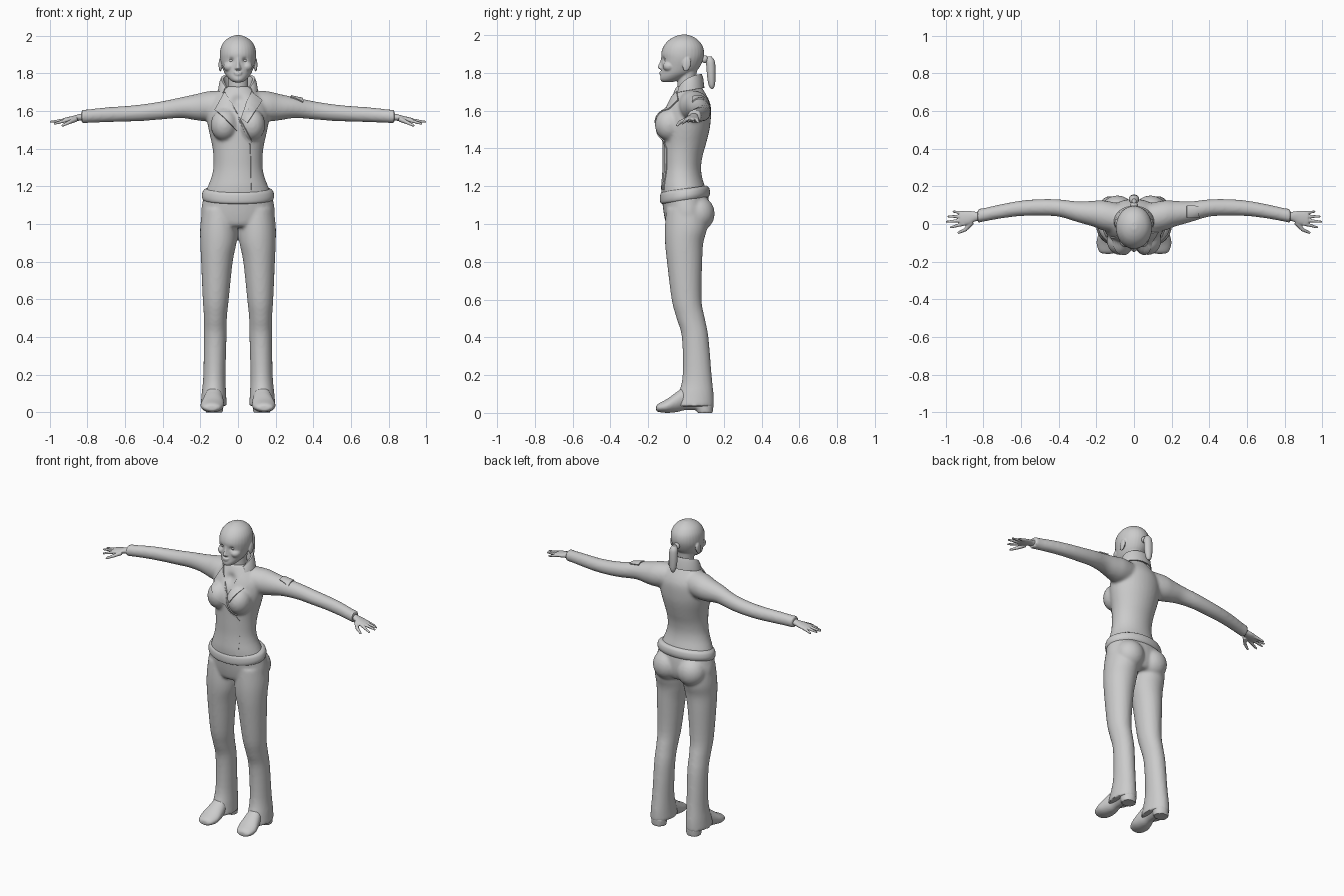
import bpy, bmesh, math
from mathutils import Matrix, Vector
from mathutils.bvhtree import BVHTree

cube = bpy.data.objects.get("Cube")
if cube:
    bpy.data.objects.remove(cube, do_unlink=True)

GREY = (0.6, 0.6, 0.6, 1)
grey = bpy.data.materials.new("plain_grey")
grey.use_nodes = True
grey.diffuse_color = GREY
grey.node_tree.nodes["Principled BSDF"].inputs["Base Color"].default_value = GREY


def spline(rows, steps=4):
    """Catmull-Rom refinement of loft rows."""
    out = []
    for i in range(len(rows) - 1):
        p0, p1, p2, p3 = (rows[min(max(i + k, 0), len(rows) - 1)] for k in (-1, 0, 1, 2))
        for s in range(steps):
            t = s / steps
            out.append([b + 0.5 * t * (c - a + t * (2*a - 5*b + 4*c - d + t * (3*(b - c) + d - a)))
                        for a, b, c, d in zip(p0, p1, p2, p3)])
    return out + [rows[-1]]


def loft(bm, axis, rows, seg=32):
    """Oval rings along an axis; row = position, side centre, side radius, low, high."""
    rings = []
    for t, mid, rad, low, high in spline(rows):
        ring = []
        for k in range(seg):
            ang = 2 * math.pi * k / seg
            a = mid + rad * math.cos(ang)
            b = (low + high) / 2 + (high - low) / 2 * math.sin(ang)
            ring.append(bm.verts.new({"x": (t, a, b), "y": (a, t, b), "z": (a, b, t)}[axis]))
        rings.append(ring)
    for lower, upper in zip(rings, rings[1:]):
        for k in range(seg):
            n = (k + 1) % seg
            bm.faces.new((lower[k], lower[n], upper[n], upper[k]))
    bm.faces.new(rings[0])
    bm.faces.new(rings[-1])


def ball(bm, centre, radii, turn=0):
    m = Matrix.Translation(centre) @ Matrix.Rotation(turn, 4, "X") @ Matrix.Diagonal((*radii, 1))
    bmesh.ops.create_uvsphere(bm, u_segments=24, v_segments=16, radius=1, matrix=m)


def tube(bm, start, end, r0, r1):
    """Tapered finger with a rounded tip."""
    start, end = Vector(start), Vector(end)
    way = end - start
    m = Matrix.Translation((start + end) / 2) @ way.to_track_quat("Z", "Y").to_matrix().to_4x4()
    bmesh.ops.create_cone(bm, cap_ends=True, segments=12, radius1=r0, radius2=r1,
                          depth=way.length, matrix=m)
    ball(bm, end, (r1, r1, r1))


def mirror(bm):
    new = bmesh.ops.duplicate(bm, geom=bm.verts[:] + bm.edges[:] + bm.faces[:])["geom"]
    for v in new:
        if isinstance(v, bmesh.types.BMVert):
            v.co.x *= -1


def finish(name, bm, voxel=0, relax=0, thick=0):
    """Make an object; optionally fuse its volumes, relax them, or thicken a sheet."""
    bmesh.ops.recalc_face_normals(bm, faces=bm.faces[:])
    mesh = bpy.data.meshes.new(name)
    bm.to_mesh(mesh)
    bm.free()
    ob = bpy.data.objects.new(name, mesh)
    bpy.context.collection.objects.link(ob)
    if voxel:
        mod = ob.modifiers.new("fuse", "REMESH")
        mod.mode, mod.voxel_size = "VOXEL", voxel
        mod = ob.modifiers.new("relax", "SMOOTH")
        mod.factor, mod.iterations = 0.5, relax
    if thick:
        mod = ob.modifiers.new("thickness", "SOLIDIFY")
        mod.thickness, mod.offset = thick, 0
    if ob.modifiers:
        graph = bpy.context.evaluated_depsgraph_get()
        baked = bpy.data.meshes.new_from_object(ob.evaluated_get(graph))
        ob.modifiers.clear()
        ob.data = baked
    ob.data.materials.clear()
    ob.data.materials.append(grey)
    bpy.ops.object.select_all(action="DESELECT")
    ob.select_set(True)
    bpy.context.view_layer.objects.active = ob
    bpy.ops.object.shade_smooth_by_angle(angle=math.radians(45))
    return ob


def push(ob, centre, radius, move):
    """Soft dent or bump."""
    for v in ob.data.vertices:
        d = (v.co - Vector(centre)).length / radius
        if d < 2:
            v.co += Vector(move) * math.exp(-2 * d * d)


def plate(name, outline, target, way, thick=0.009):
    """Flat outline laid on a surface along a direction (y for front, z for top)."""
    bm = bmesh.new()
    bm.faces.new([bm.verts.new((a, -1, b) if way == "y" else (a, b, 3)) for a, b in outline])
    bmesh.ops.triangulate(bm, faces=bm.faces[:])
    bmesh.ops.subdivide_edges(bm, edges=bm.edges[:], cuts=9, use_grid_fill=True)
    tree = BVHTree.FromPolygons([v.co for v in target.data.vertices],
                                [p.vertices[:] for p in target.data.polygons])
    ray = Vector((0, 1, 0)) if way == "y" else Vector((0, 0, -1))
    for v in bm.verts:
        hit = tree.ray_cast(v.co, ray)[0] or tree.find_nearest(v.co)[0]
        v.co = hit - ray * 0.003
    return finish(name, bm, thick=thick)


# Jacket: sleeves and bust mirrored, fused with the torso
bm = bmesh.new()
loft(bm, "x", [(.06, .025, .08, 1.55, 1.71), (.16, .045, .08, 1.545, 1.704), (.22, .055, .068, 1.55, 1.69),
               (.3, .065, .055, 1.562, 1.673), (.4, .085, .046, 1.555, 1.652), (.5, .088, .044, 1.547, 1.636),
               (.6, .083, .041, 1.543, 1.626), (.7, .068, .038, 1.54, 1.619), (.8, .048, .036, 1.536, 1.608),
               (.83, .043, .038, 1.533, 1.608)])
ball(bm, (.073, -.087, 1.525), (.072, .078, .085))
mirror(bm)
loft(bm, "z", [(1.15, 0, .18, -.13, .115), (1.2, 0, .16, -.132, .1), (1.25, 0, .141, -.128, .085),
               (1.3, 0, .131, -.125, .08), (1.36, 0, .131, -.125, .088), (1.42, 0, .138, -.125, .105),
               (1.5, 0, .156, -.125, .125), (1.56, 0, .165, -.12, .132), (1.62, 0, .16, -.105, .132),
               (1.66, 0, .14, -.088, .12), (1.7, 0, .105, -.066, .098), (1.73, 0, .075, -.05, .08)])
jacket = finish("jacket", bm, voxel=0.009, relax=7)
push(jacket, (0, -.09, 1.65), 0.05, (0, .022, 0))

# Lapels, front closing edge and sleeve patch
plate("right_lapel", [(-.07, 1.7), (-.122, 1.605), (-.075, 1.565), (.065, 1.42), (.075, 1.44),
                      (.005, 1.57), (-.045, 1.66)], jacket, "y")
plate("left_lapel", [(.07, 1.7), (.128, 1.655), (.05, 1.535), (.018, 1.56), (.045, 1.65)], jacket, "y")
plate("closing_edge", [(.065, 1.43), (.085, 1.4), (.085, 1.18), (.07, 1.18)], jacket, "y", 0.006)
plate("sleeve_patch", [(.28, .035), (.345, .035), (.345, .095), (.28, .095)], jacket, "z")

# Standing collar, folded outwards and open at the front
bm = bmesh.new()
columns, span = 36, math.radians(132)
grid = []
for i in range(columns + 1):
    a = span * (2 * i / columns - 1)
    h = 0.08 * (1 - 0.6 * abs(a / span) ** 4)
    base = 1.7 + 0.012 * math.cos(a)
    grid.append([bm.verts.new((.088 * r * math.sin(a), .012 + .07 * r * math.cos(a), base + h * f))
                 for r, f in ((.85, -.3), (.82, .4), (.9, .95), (1, 1), (1.08, .75), (1.17, .1))])
for left, right in zip(grid, grid[1:]):
    for k in range(len(left) - 1):
        bm.faces.new((left[k], right[k], right[k + 1], left[k + 1]))
finish("collar", bm, thick=0.007)

# Hem band, lower at the front
bm = bmesh.new()
loft(bm, "z", [(1.122, 0, .172, -.12, .11), (1.13, 0, .186, -.134, .122), (1.15, 0, .192, -.138, .127),
               (1.175, 0, .186, -.136, .122), (1.188, 0, .172, -.128, .108)], 48)
for v in bm.verts:
    v.co.z += 0.14 * v.co.y
finish("hem_band", bm)

# Trousers: legs and seat mirrored, fused with the hips
bm = bmesh.new()
loft(bm, "z", [(1.08, .1, .09, -.105, .11), (.98, .102, .099, -.112, .112), (.9, .104, .096, -.111, .092),
               (.8, .112, .084, -.101, .086), (.6, .118, .069, -.076, .082), (.5, .12, .061, -.05, .1),
               (.4, .121, .06, -.022, .119), (.2, .125, .059, -.018, .136), (.1, .128, .065, -.04, .146),
               (.035, .129, .07, -.06, .148)])
ball(bm, (.088, .062, 1.055), (.092, .09, .095))
mirror(bm)
loft(bm, "z", [(1.17, 0, .176, -.128, .112), (1.12, 0, .188, -.126, .122), (1.05, 0, .196, -.117, .125),
               (1, 0, .17, -.105, .11), (.985, 0, .13, -.09, .09)])
finish("trousers", bm, voxel=0.009, relax=6)

# Shoes with heels
bm = bmesh.new()
loft(bm, "y", [(-.158, .139, .025, .012, .035), (-.145, .139, .047, .005, .05), (-.1, .137, .062, 0, .074),
               (-.05, .132, .056, .004, .11), (0, .128, .046, .015, .14), (.08, .126, .044, .012, .12),
               (.135, .126, .035, .005, .06)])
loft(bm, "z", [(0, .127, .046, .06, .142), (.045, .127, .05, .045, .146)])
mirror(bm)
finish("shoes", bm, voxel=0.006, relax=2)

# Hands with fingers
bm = bmesh.new()
loft(bm, "x", [(.8, .043, .024, 1.55, 1.592), (.84, .04, .025, 1.548, 1.584), (.875, .034, .036, 1.544, 1.574),
               (.91, .03, .038, 1.541, 1.566), (.925, .03, .032, 1.545, 1.562)])
tube(bm, (.86, .01, 1.556), (.895, -.03, 1.54), .014, .01)
tube(bm, (.895, -.03, 1.54), (.93, -.046, 1.523), .01, .007)
for base, tip_x, tip_y, tip_z in ((.002, .973, -.018, 1.532), (.021, .993, .012, 1.542),
                                  (.04, .985, .04, 1.543), (.057, .958, .066, 1.538)):
    tube(bm, (.9, base, 1.554), (tip_x, tip_y, tip_z), .011, .006)
mirror(bm)
finish("hands", bm, voxel=0.004, relax=2)

# Head: ears, cheeks and nostrils mirrored, fused with skull, neck, nose and lips
bm = bmesh.new()
ball(bm, (.094, .004, 1.845), (.009, .022, .038), math.radians(-12))
ball(bm, (.045, -.088, 1.835), (.032, .035, .028))
ball(bm, (.01, -.132, 1.826), (.008, .01, .007))
mirror(bm)
loft(bm, "z", [(1.752, 0, .022, -.125, -.07), (1.763, 0, .04, -.135, -.03), (1.78, 0, .057, -.136, .01),
               (1.8, 0, .071, -.132, .045), (1.83, 0, .083, -.13, .072), (1.87, 0, .094, -.129, .09),
               (1.905, 0, .096, -.131, .096), (1.94, 0, .09, -.119, .089), (1.97, 0, .072, -.095, .068),
               (1.99, 0, .045, -.065, .04), (2.002, 0, .015, -.03, .01)])
loft(bm, "z", [(1.62, 0, .07, -.05, .08), (1.7, 0, .056, -.045, .065), (1.76, 0, .053, -.045, .055),
               (1.83, 0, .06, -.04, .06)])
loft(bm, "z", [(1.818, 0, .008, -.136, -.11), (1.826, 0, .013, -.15, -.11), (1.835, 0, .012, -.149, -.11),
               (1.86, 0, .009, -.137, -.11), (1.885, 0, .011, -.131, -.11)])
ball(bm, (0, -.128, 1.803), (.024, .013, .006))
ball(bm, (0, -.127, 1.793), (.021, .014, .006))
head = finish("head", bm, voxel=0.0045, relax=3)
for side in (-1, 1):
    push(head, (side * .036, -.121, 1.868), 0.018, (0, .013, 0))

# Eyes
bm = bmesh.new()
ball(bm, (.036, -.1, 1.867), (.016, .014, .009))
mirror(bm)
finish("eyes", bm)

# Ponytail and its tie
bm = bmesh.new()
loft(bm, "z", [(1.715, 0, .008, .132, .143), (1.735, 0, .019, .12, .153), (1.78, 0, .026, .112, .156),
               (1.83, 0, .027, .108, .156), (1.865, 0, .024, .105, .151), (1.887, 0, .01, .11, .135)])
finish("ponytail", bm)
bm = bmesh.new()
ball(bm, (0, .1, 1.872), (.021, .018, .021))
finish("hair_tie", bm)
